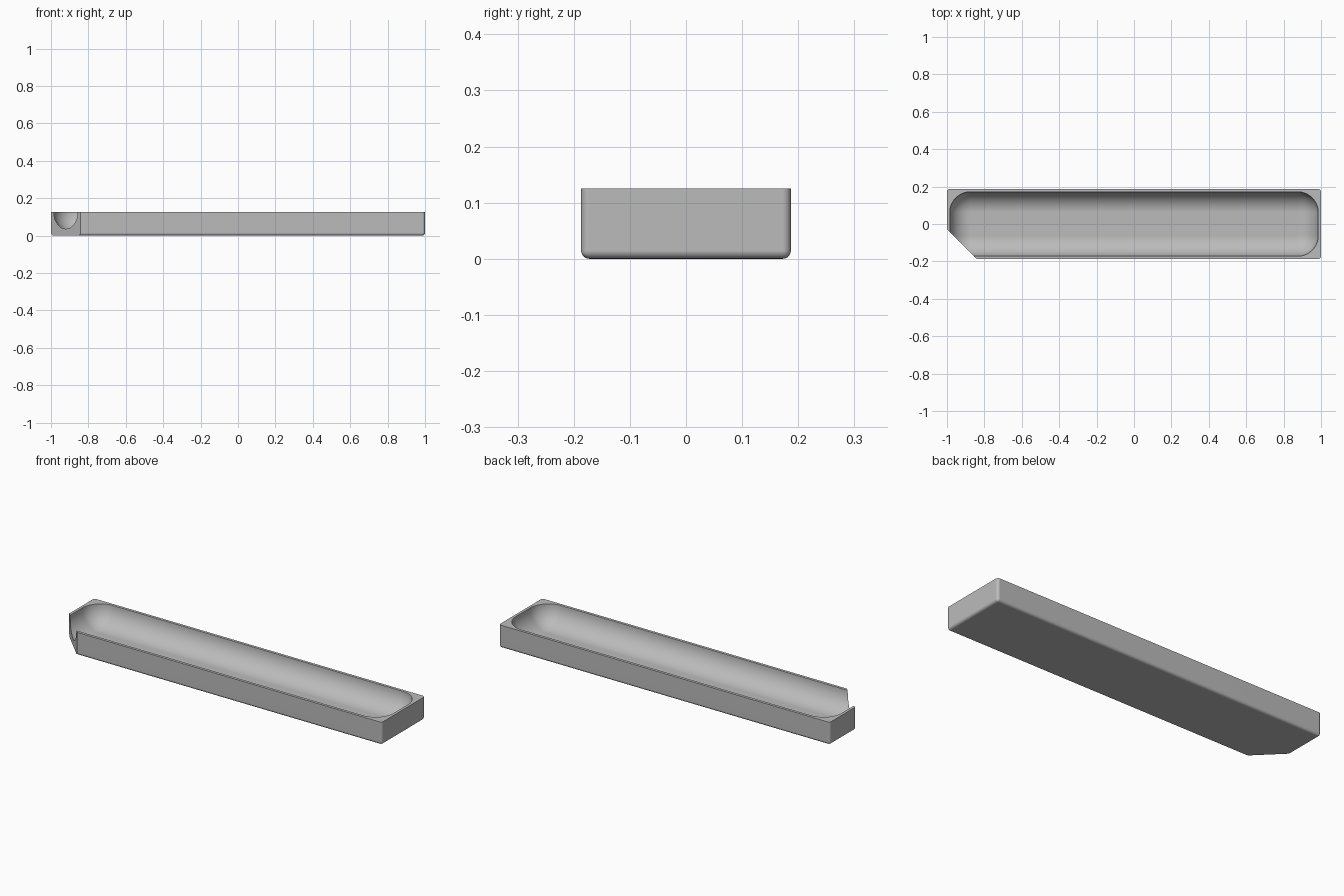
import bpy
import bmesh
from math import sin, cos, pi, radians
from mathutils import Vector

if "Cube" in bpy.data.objects:
    bpy.data.objects.remove(bpy.data.objects["Cube"])

LENGTH, WIDTH, HEIGHT = 2.0, 0.374, 0.125
EDGE = 0.015      # outer rounding
WALL = 0.015      # rim thickness
BOWL = 0.11       # radius of the hollow's corners and floor
STEPS = 16

grey = bpy.data.materials.new("plain grey")
grey.use_nodes = True
grey.diffuse_color = (0.5, 0.5, 0.5, 1)
grey.node_tree.nodes["Principled BSDF"].inputs["Base Color"].default_value = (0.5, 0.5, 0.5, 1)


def make_object(name, bm):
    bmesh.ops.recalc_face_normals(bm, faces=bm.faces)
    mesh = bpy.data.meshes.new(name)
    bm.to_mesh(mesh)
    bm.free()
    mesh.materials.append(grey)
    obj = bpy.data.objects.new(name, mesh)
    bpy.context.collection.objects.link(obj)
    return obj


# Outer block: every edge rounded except the top rim
bm = bmesh.new()
bmesh.ops.create_cube(bm, size=1)
for v in bm.verts:
    v.co = Vector((v.co.x * LENGTH, v.co.y * WIDTH, (v.co.z + 0.5) * HEIGHT))
edges = [e for e in bm.edges if min(v.co.z for v in e.verts) < HEIGHT / 2]
bmesh.ops.bevel(bm, geom=edges, offset=EDGE, segments=5, profile=0.5, affect='EDGES')

# Slanted end: slice the front right corner off and cap it
cut = bmesh.ops.bisect_plane(bm, geom=bm.verts[:] + bm.edges[:] + bm.faces[:],
                             plane_co=(-1, -0.029, 0), plane_no=(-1, -1, 0),
                             clear_outer=True)
rim = [g for g in cut["geom_cut"] if isinstance(g, bmesh.types.BMEdge)]
bmesh.ops.holes_fill(bm, edges=rim)
tray = make_object("tray", bm)

# Hollow: rounded rectangles shrinking along a quarter circle to a flat floor
cx, cy = LENGTH / 2 - WALL - BOWL, WIDTH / 2 - WALL - BOWL
corners = [(1, 1), (-1, 1), (-1, -1), (1, -1)]


def ring(bm, radius, z):
    verts = []
    for q, (sx, sy) in enumerate(corners):
        for i in range(STEPS + 1):
            a = (q + i / STEPS) * pi / 2
            verts.append(bm.verts.new((sx * cx + radius * cos(a),
                                       sy * cy + radius * sin(a), z)))
    return verts


bm = bmesh.new()
rings = [ring(bm, BOWL, HEIGHT + 0.1)]
for k in range(STEPS + 1):
    t = k / STEPS * pi / 2
    rings.append(ring(bm, BOWL * cos(t), HEIGHT - BOWL * sin(t)))
for upper, lower in zip(rings, rings[1:]):
    for i in range(len(upper)):
        j = (i + 1) % len(upper)
        bm.faces.new((upper[i], upper[j], lower[j], lower[i]))
bm.faces.new(rings[0])
bm.faces.new(rings[-1])
bmesh.ops.remove_doubles(bm, verts=bm.verts, dist=0.00001)
hollow = make_object("hollow_cutter", bm)
hollow.hide_render = True

# Carve the hollow and shade
carve = tray.modifiers.new("carve", 'BOOLEAN')
carve.operation = 'DIFFERENCE'
carve.solver = 'EXACT'
carve.object = hollow
bpy.context.view_layer.objects.active = tray
hollow.select_set(False)
tray.select_set(True)
bpy.ops.object.modifier_apply(modifier=carve.name)
bpy.data.objects.remove(hollow)
bpy.ops.object.shade_smooth_by_angle(angle=radians(30))
normals = tray.modifiers.new("even normals", 'WEIGHTED_NORMAL')
normals.keep_sharp = True
